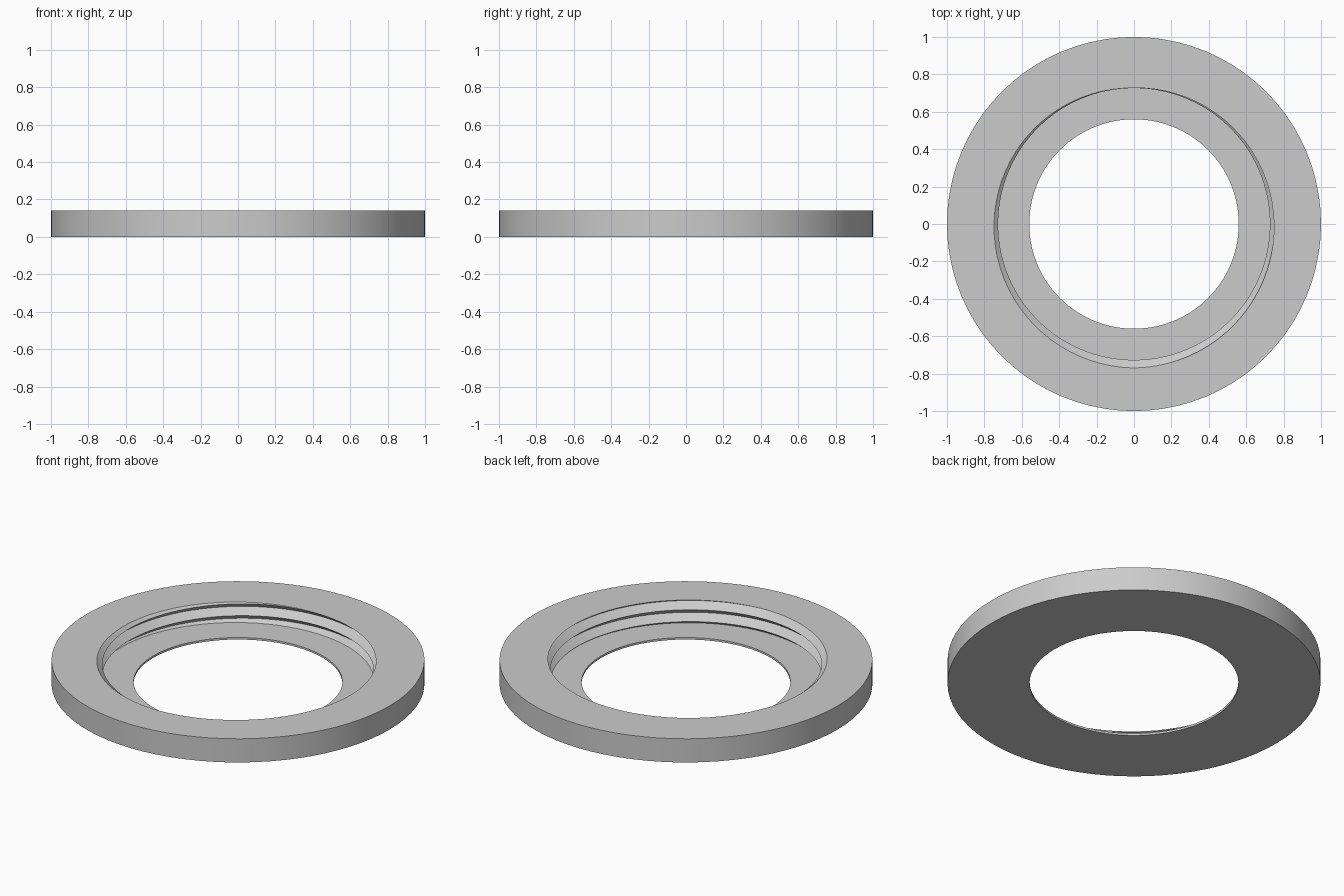
import bpy, bmesh, math

if "Cube" in bpy.data.objects:
    bpy.data.objects.remove(bpy.data.objects["Cube"])

SEGMENTS = 80
HEIGHT, FLOOR = 0.14, 0.012
OUTER, HOLE = 1.0, 0.56
CREST, ROOT, PITCH = 0.727, 0.77, 0.07


def crest_height(angle):
    # One thread crest reaches the top face at the back of the ring
    return HEIGHT - PITCH * (angle - math.pi / 2) / math.tau


def thread_radius(z, angle):
    # V-shaped thread: narrow at each crest, wide at each root
    u = ((z - crest_height(angle)) / PITCH) % 1.0
    return CREST + (ROOT - CREST) * (1 - abs(1 - 2 * u))


def section(angle):
    # Closed cross-section: hole lip, floor, thread, top face, outer wall
    points = [(HOLE, 0), (HOLE, FLOOR)]
    for k in range(-8, 9):
        z = crest_height(angle) + k * PITCH / 2
        z = min(max(z, FLOOR), HEIGHT)
        points.append((thread_radius(z, angle), z))
    return points + [(OUTER, HEIGHT), (OUTER, 0)]


# Sweep the section around the axis
bm = bmesh.new()
columns = []
for i in range(SEGMENTS + 1):
    a = math.tau * i / SEGMENTS
    columns.append([bm.verts.new((r * math.cos(a), r * math.sin(a), z))
                    for r, z in section(a)])
count = len(columns[0])
# At the seam the helix has moved one pitch, so shift the thread by two points
last = columns.pop()
for v in last:
    columns[0:0] = []
columns.append(last)
for left, right in zip(columns, columns[1:]):
    for j in range(count):
        k = (j + 1) % count
        bm.faces.new((left[j], right[j], right[k], left[k]))

# Weld the seam and collapse the clamped thread points
bmesh.ops.remove_doubles(bm, verts=bm.verts, dist=0.00005)
bmesh.ops.dissolve_degenerate(bm, edges=bm.edges, dist=0.00005)
bmesh.ops.recalc_face_normals(bm, faces=bm.faces)
mesh = bpy.data.meshes.new("threaded_ring")
bm.to_mesh(mesh)
bm.free()

ring = bpy.data.objects.new("threaded_ring", mesh)
bpy.context.collection.objects.link(ring)
grey = bpy.data.materials.new("light_grey")
grey.diffuse_color = (0.6, 0.6, 0.6, 1)
grey.use_nodes = True
grey.node_tree.nodes["Principled BSDF"].inputs["Base Color"].default_value = grey.diffuse_color
mesh.materials.append(grey)

# Smooth the round walls, keep the rims and thread edges sharp
bpy.context.view_layer.objects.active = ring
ring.select_set(True)
bpy.ops.object.shade_smooth_by_angle(angle=math.radians(30))
